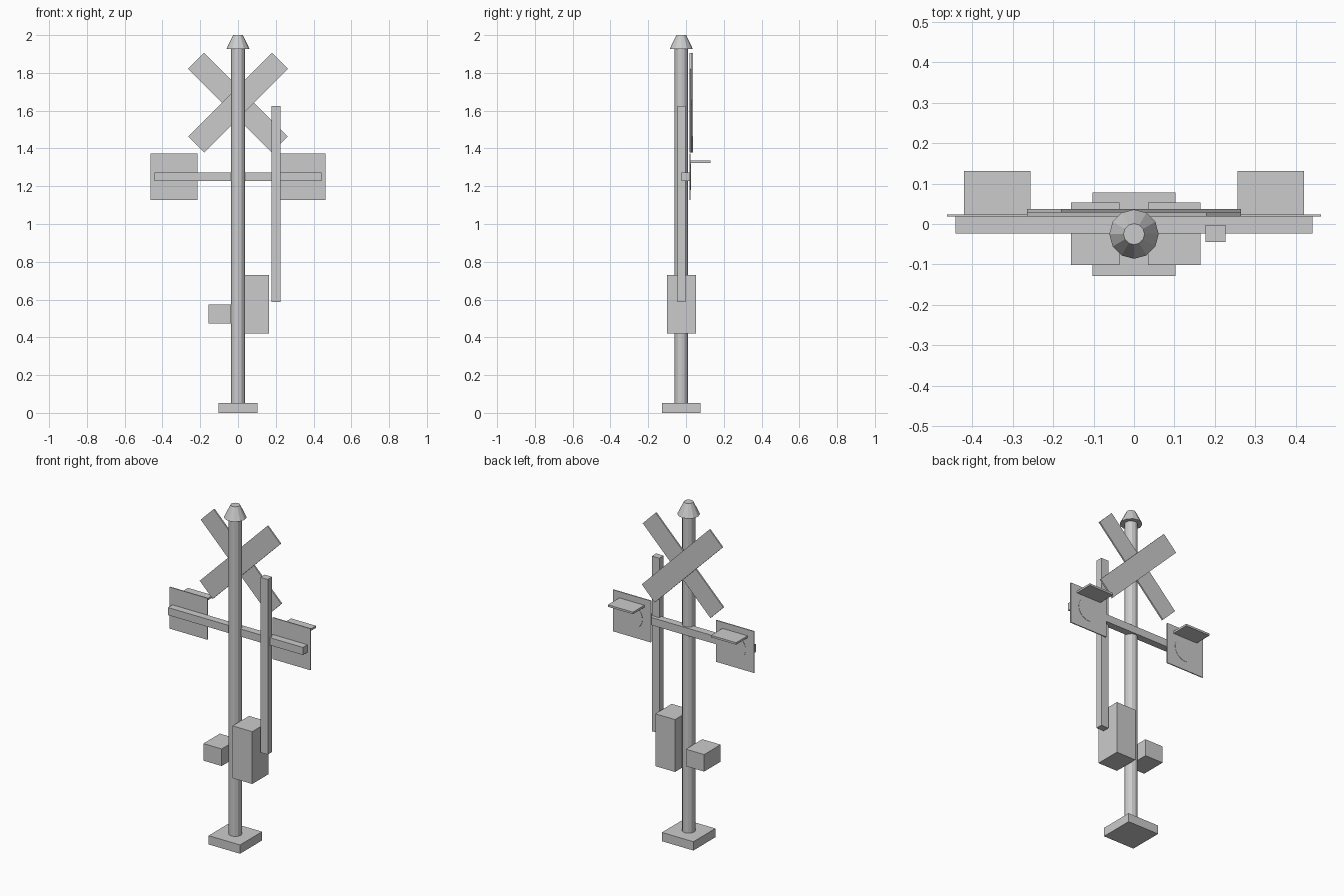
import bpy, math

if "Cube" in bpy.data.objects:
    bpy.data.objects.remove(bpy.data.objects["Cube"])

grey = bpy.data.materials.new("plain grey")
grey.diffuse_color = (0.6, 0.6, 0.6, 1)
grey.use_nodes = True
grey.node_tree.nodes["Principled BSDF"].inputs["Base Color"].default_value = grey.diffuse_color

POST_Y = -0.025


def finish(name):
    ob = bpy.context.object
    ob.name = name
    ob.data.materials.append(grey)
    return ob


def box(name, x, y, z):
    """Box from (min, max) ranges on each axis."""
    bpy.ops.mesh.primitive_cube_add(size=1, location=[(a + b) / 2 for a, b in (x, y, z)])
    ob = finish(name)
    ob.scale = [b - a for a, b in (x, y, z)]
    bpy.ops.object.transform_apply(location=False, rotation=False, scale=True)
    return ob


def cone(name, r1, r2, z0, z1):
    bpy.ops.mesh.primitive_cone_add(vertices=12, radius1=r1, radius2=r2, depth=z1 - z0,
                                    location=(0, POST_Y, (z0 + z1) / 2))
    return finish(name)


# Post with its foot and cap
box("base_plate", (-0.103, 0.103), (-0.128, 0.078), (0, 0.052))
cone("post", 0.036, 0.036, 0.05, 1.93)
cone("post_cap", 0.061, 0.026, 1.927, 2.0)

# Crossed boards, one behind the other
for name, y, angle in (("cross_board_front", 0.0235, -45), ("cross_board_back", 0.0325, 45)):
    board = box(name, (-0.3135, 0.3135), (y - 0.0045, y + 0.0045), (1.582, 1.702))
    board.rotation_euler.y = math.radians(angle)

# Signal crossbar with a backing plate, lamp and visor on each side
box("signal_crossbar", (-0.442, 0.442), (-0.024, 0.019), (1.228, 1.273))
for side, label in ((-1, "left"), (1, "right")):
    cx = side * 0.338
    box("lamp_plate_" + label, (cx - 0.124, cx + 0.124), (0.018, 0.024), (1.127, 1.373))
    box("lamp_visor_" + label, (cx - 0.082, cx + 0.082), (0.024, 0.131), (1.324, 1.336))
    bpy.ops.mesh.primitive_cylinder_add(vertices=32, radius=0.07, depth=0.004,
                                        location=(cx, 0.0235, 1.25),
                                        rotation=(math.pi / 2, 0, 0))
    finish("lamp_" + label)

# Raised barrier arm, its drive box and the counterweight
box("barrier_arm", (0.177, 0.226), (-0.044, -0.003), (0.588, 1.625))
box("drive_box", (0.035, 0.164), (-0.101, 0.053), (0.419, 0.729))
box("counterweight", (-0.156, -0.036), (-0.101, 0.053), (0.472, 0.573))
